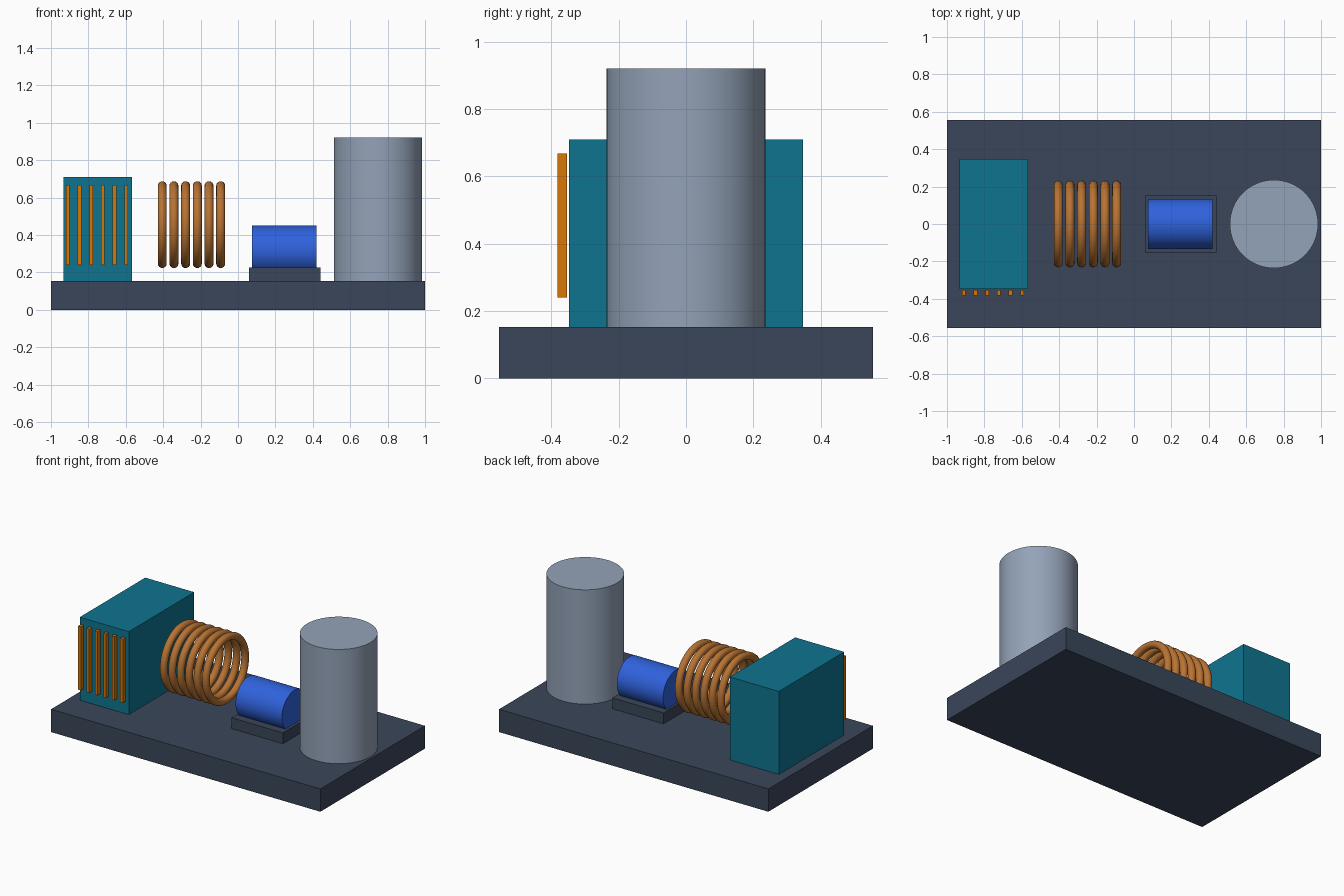
import bpy
from math import pi

old = bpy.data.objects.get("Cube")
if old:
    bpy.data.objects.remove(old, do_unlink=True)


def material(name, hex_code):
    def linear(c):
        return c / 12.92 if c <= 0.04045 else ((c + 0.055) / 1.055) ** 2.4
    rgb = [linear(int(hex_code[i:i + 2], 16) / 255) for i in (0, 2, 4)]
    mat = bpy.data.materials.new(name)
    mat.use_nodes = True
    mat.diffuse_color = (*rgb, 1)
    bsdf = next(n for n in mat.node_tree.nodes if n.type == 'BSDF_PRINCIPLED')
    bsdf.inputs["Base Color"].default_value = (*rgb, 1)
    return mat


slate = material("dark slate", "3a465a")
teal = material("teal", "0e7490")
amber = material("amber", "d97706")
copper = material("copper", "b87333")
blue = material("blue", "2f62dc")
silver = material("blue grey", "94a3b8")


def finish(name, mat, smooth=False):
    obj = bpy.context.object
    obj.name = name
    obj.data.materials.append(mat)
    if smooth:
        bpy.ops.object.shade_smooth_by_angle(angle=pi / 6)
    return obj


def box(name, mat, x, y, z):
    """Box from (min, max) ranges."""
    spans = (x, y, z)
    bpy.ops.mesh.primitive_cube_add(size=1, location=[(a + b) / 2 for a, b in spans])
    bpy.context.object.scale = [b - a for a, b in spans]
    bpy.ops.object.transform_apply(location=False, rotation=False, scale=True)
    return finish(name, mat)


def cylinder(name, mat, radius, length, location, rotation=(0, 0, 0)):
    bpy.ops.mesh.primitive_cylinder_add(vertices=64, radius=radius, depth=length,
                                        location=location, rotation=rotation)
    return finish(name, mat, smooth=True)


deck = 0.153
pitch = 0.0625

# Base slab and tall tank
box("base", slate, (-1, 1), (-0.555, 0.555), (0, deck))
cylinder("tank", silver, 0.236, 0.92 - deck, (0.748, 0, (0.92 + deck) / 2))

# Cabinet with a row of upright bars just in front of it
box("cabinet", teal, (-0.932, -0.568), (-0.347, 0.347), (deck, 0.71))
for i in range(6):
    x = -0.91 + i * pitch
    box(f"cabinet_bar_{i + 1}", amber, (x - 0.01, x + 0.01), (-0.382, -0.354), (0.24, 0.668))

# Coil of separate rings along x
for i in range(6):
    bpy.ops.mesh.primitive_torus_add(major_segments=64, minor_segments=16,
                                     major_radius=0.208, minor_radius=0.024,
                                     location=(-0.405 + i * pitch, 0, 0.455),
                                     rotation=(0, pi / 2, 0))
    finish(f"coil_ring_{i + 1}", copper, smooth=True)

# Motor drum sunk into its mounting pad
box("motor_pad", slate, (0.06, 0.44), (-0.153, 0.153), (deck, 0.226))
cylinder("motor_drum", blue, 0.134, 0.344, (0.248, 0, 0.316), (0, pi / 2, 0))
